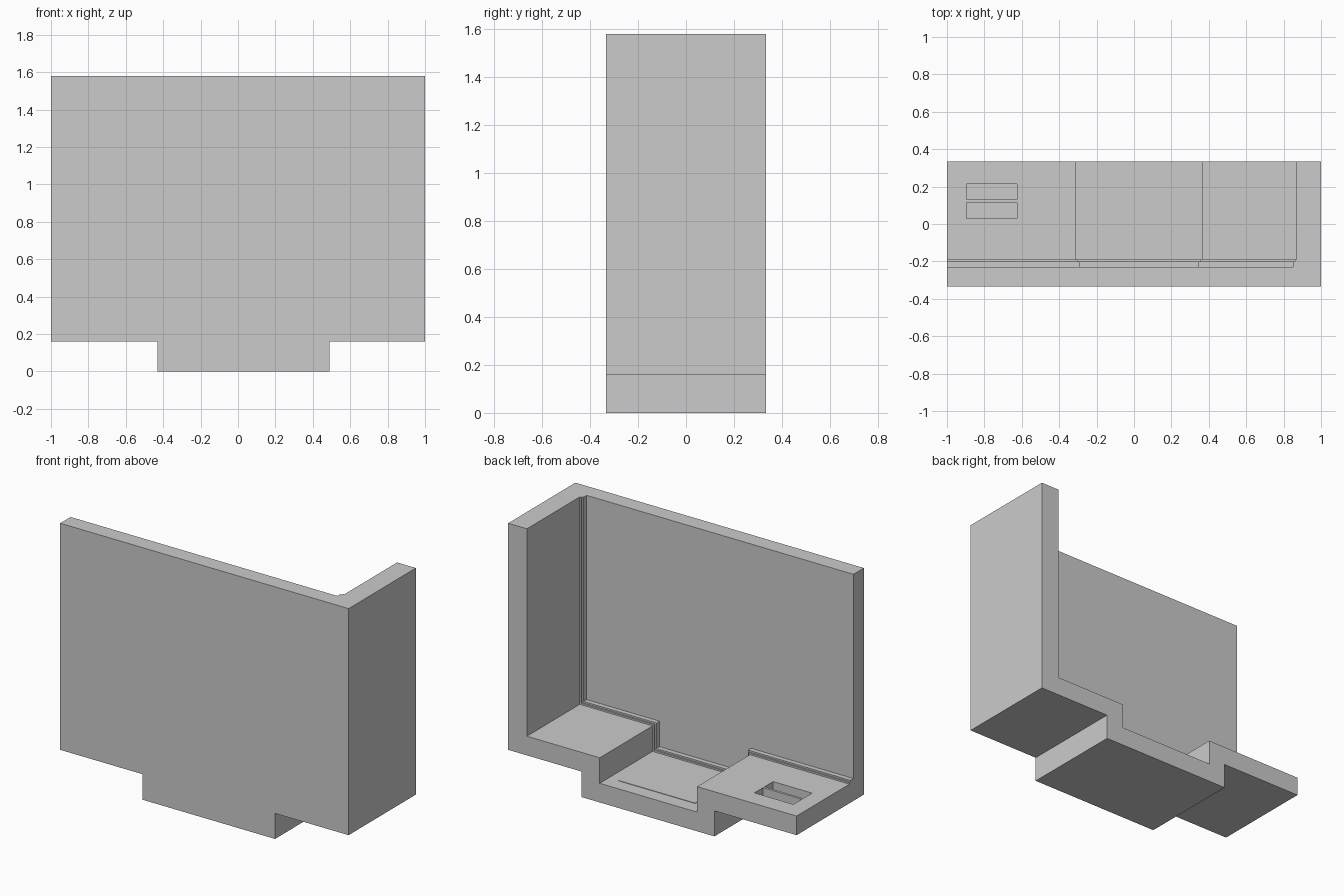
import bpy, bmesh

if "Cube" in bpy.data.objects:
    bpy.data.objects.remove(bpy.data.objects["Cube"])


def prism(name, profile, y0, y1):
    """Extrude an x-z profile from y0 to y1."""
    bm = bmesh.new()
    face = bm.faces.new([bm.verts.new((x, y0, z)) for x, z in profile])
    grown = bmesh.ops.extrude_face_region(bm, geom=[face])["geom"]
    verts = [g for g in grown if isinstance(g, bmesh.types.BMVert)]
    bmesh.ops.translate(bm, verts=verts, vec=(0, y1 - y0, 0))
    bmesh.ops.recalc_face_normals(bm, faces=bm.faces)
    mesh = bpy.data.meshes.new(name)
    bm.to_mesh(mesh)
    bm.free()
    obj = bpy.data.objects.new(name, mesh)
    bpy.context.collection.objects.link(obj)
    return obj


def block(name, x0, x1, y0, y1, z0, z1):
    return prism(name, [(x0, z0), (x1, z0), (x1, z1), (x0, z1)], y0, y1)


def room_space(offset):
    """Profile of the empty room, pulled in from floor and side wall."""
    o = offset
    return [(-1.1, 0.28 + o), (-0.31 + o, 0.28 + o), (-0.31 + o, 0.12 + o),
            (0.365 - o, 0.12 + o), (0.365 - o, 0.28 + o), (0.87 - o, 0.28 + o),
            (0.87 - o, 1.7), (-1.1, 1.7)]


# Solid shell: walls and stepped floor share one outline
shell = prism("room_shell", [(-1, 0.16), (-0.43, 0.16), (-0.43, 0), (0.49, 0),
                             (0.49, 0.16), (1, 0.16), (1, 1.58), (-1, 1.58)],
              -0.333, 0.333)

# Room space in three layers, leaving a stepped trim along the long wall
cutters = [prism("room_cutter", room_space(o), y, 0.5)
           for o, y in ((0.02, -0.23), (0.01, -0.20), (0.0, -0.19))]

# Two slots in the raised floor
cutters += [block("slot_cutter", -0.895, -0.625, y, y + 0.085, 0.23, 0.35)
            for y in (0.03, 0.13)]

for cutter in cutters:
    mod = shell.modifiers.new("cut", "BOOLEAN")
    mod.operation = "DIFFERENCE"
    mod.solver = "EXACT"
    mod.object = cutter
    cutter.hide_render = True

# Bake the cuts and drop the cutters
graph = bpy.context.evaluated_depsgraph_get()
baked = bpy.data.meshes.new_from_object(shell.evaluated_get(graph))
shell.modifiers.clear()
shell.data = baked
for cutter in cutters:
    bpy.data.objects.remove(cutter)

# Thin mat on the sunken floor
block("floor_mat", -0.235, 0.295, -0.05, 0.245, 0.118, 0.123)
